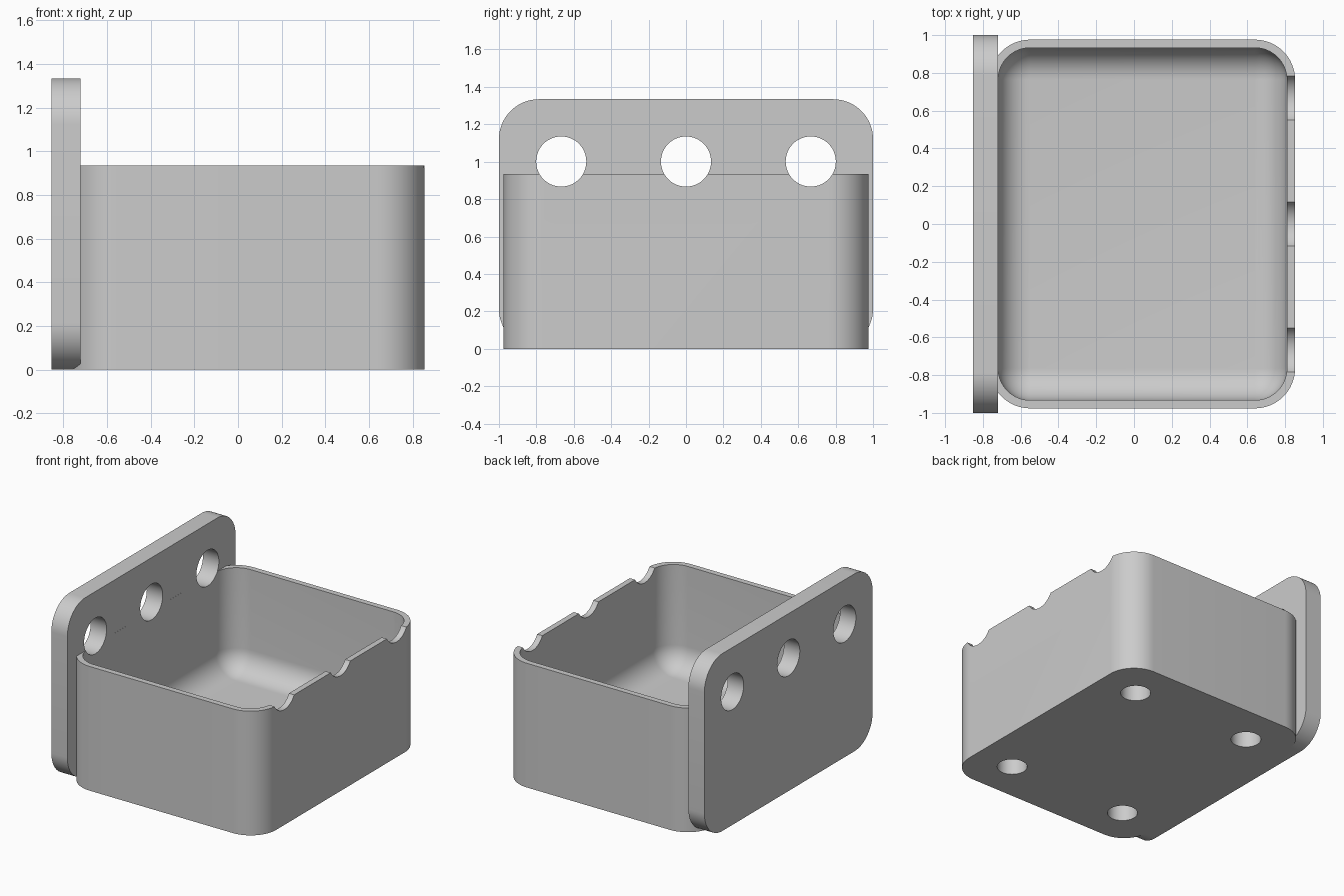
import bpy, bmesh
from math import sin, cos, pi, radians
from mathutils import Matrix

cube = bpy.data.objects.get("Cube")
if cube:
    bpy.data.objects.remove(cube)

grey = bpy.data.materials.new("plain grey")
grey.use_nodes = True
colour = (0.6, 0.6, 0.6, 1)
grey.diffuse_color = colour
grey.node_tree.nodes["Principled BSDF"].inputs["Base Color"].default_value = colour

R = 0.213                  # outer corner radius
WALL = 0.043
X_MAX, X_PLATE, X_BACK = 0.853, -0.72, -0.853
HALF_Y, BOX_H, PLATE_H = 0.976, 0.934, 1.334
FLOOR = 0.16
HOLE_Y = (-0.667, 0, 0.667)
SEGS = 16


def ring(cu, cv, hu, hv, corner, radius):
    """Rounded rectangle whose corner arcs are centred `corner` inside the edges."""
    pts = []
    for q, (su, sv) in enumerate([(1, 1), (-1, 1), (-1, -1), (1, -1)]):
        for i in range(SEGS + 1):
            a = (q + i / SEGS) * pi / 2
            pts.append((round(cu + su * (hu - corner) + radius * cos(a), 6),
                        round(cv + sv * (hv - corner) + radius * sin(a), 6)))
    return pts


def loft(name, rings):
    """Closed solid through rings of 3D points."""
    bm = bmesh.new()
    loops = [[bm.verts.new(p) for p in r] for r in rings]
    for a, b in zip(loops, loops[1:]):
        for i in range(len(a)):
            j = (i + 1) % len(a)
            bm.faces.new((a[i], a[j], b[j], b[i]))
    bm.faces.new(loops[0][::-1])
    bm.faces.new(loops[-1])
    return finish(name, bm)


def cylinder(name, radius, depth, matrix):
    bm = bmesh.new()
    bmesh.ops.create_cone(bm, cap_ends=True, segments=64, radius1=radius,
                          radius2=radius, depth=depth, matrix=matrix)
    return finish(name, bm)


def finish(name, bm):
    bmesh.ops.remove_doubles(bm, verts=bm.verts, dist=1e-5)
    bmesh.ops.recalc_face_normals(bm, faces=bm.faces)
    mesh = bpy.data.meshes.new(name)
    bm.to_mesh(mesh)
    bm.free()
    mesh.materials.append(grey)
    obj = bpy.data.objects.new(name, mesh)
    bpy.context.collection.objects.link(obj)
    return obj


def combine(target, other, operation):
    mod = target.modifiers.new(operation, 'BOOLEAN')
    mod.operation, mod.solver, mod.object = operation, 'EXACT', other
    bpy.context.view_layer.objects.active = target
    bpy.ops.object.modifier_apply(modifier=mod.name)
    bpy.data.objects.remove(other)


# Bin block, running slightly into the mounting plate
x_min = X_PLATE - WALL
cx, hx = (X_MAX + x_min) / 2, (X_MAX - x_min) / 2
outline = ring(cx, 0, hx, HALF_Y, R, R)
holder = loft("wall_bin", [[(x, y, z) for x, y in outline] for z in (0, BOX_H)])

# Mounting plate with rounded corners
outline = ring(0, PLATE_H / 2, 1, PLATE_H / 2, R, R)
plate = loft("mounting_plate", [[(x, y, z) for y, z in outline] for x in (X_BACK, X_PLATE)])
combine(holder, plate, 'UNION')

# Cavity with a filleted floor
r = R - WALL
levels = [(r * sin(a), FLOOR + r * (1 - cos(a)))
          for a in (i / 12 * pi / 2 for i in range(13))] + [(r, 2)]
cavity = loft("cavity", [
    [(x, y, z) for x, y in ring(cx, 0, hx - WALL - 0.0004, HALF_Y - WALL, r, rad)]
    for rad, z in levels])
combine(holder, cavity, 'DIFFERENCE')

# Screw holes through the plate, which also notch the opposite rim
for y in HOLE_Y:
    drill = cylinder("drill", 0.134, 3,
                     Matrix.Translation((0, y, 1.001)) @ Matrix.Rotation(pi / 2, 4, 'Y'))
    combine(holder, drill, 'DIFFERENCE')

# Blind holes under the floor
for sx in (-1, 1):
    for y in (HOLE_Y[0], HOLE_Y[2]):
        drill = cylinder("pocket", 0.104, 0.266, Matrix.Translation((cx + sx * 0.5, y, 0)))
        combine(holder, drill, 'DIFFERENCE')

bpy.ops.object.select_all(action='DESELECT')
holder.select_set(True)
bpy.context.view_layer.objects.active = holder
bpy.ops.object.shade_smooth_by_angle(angle=radians(30))
